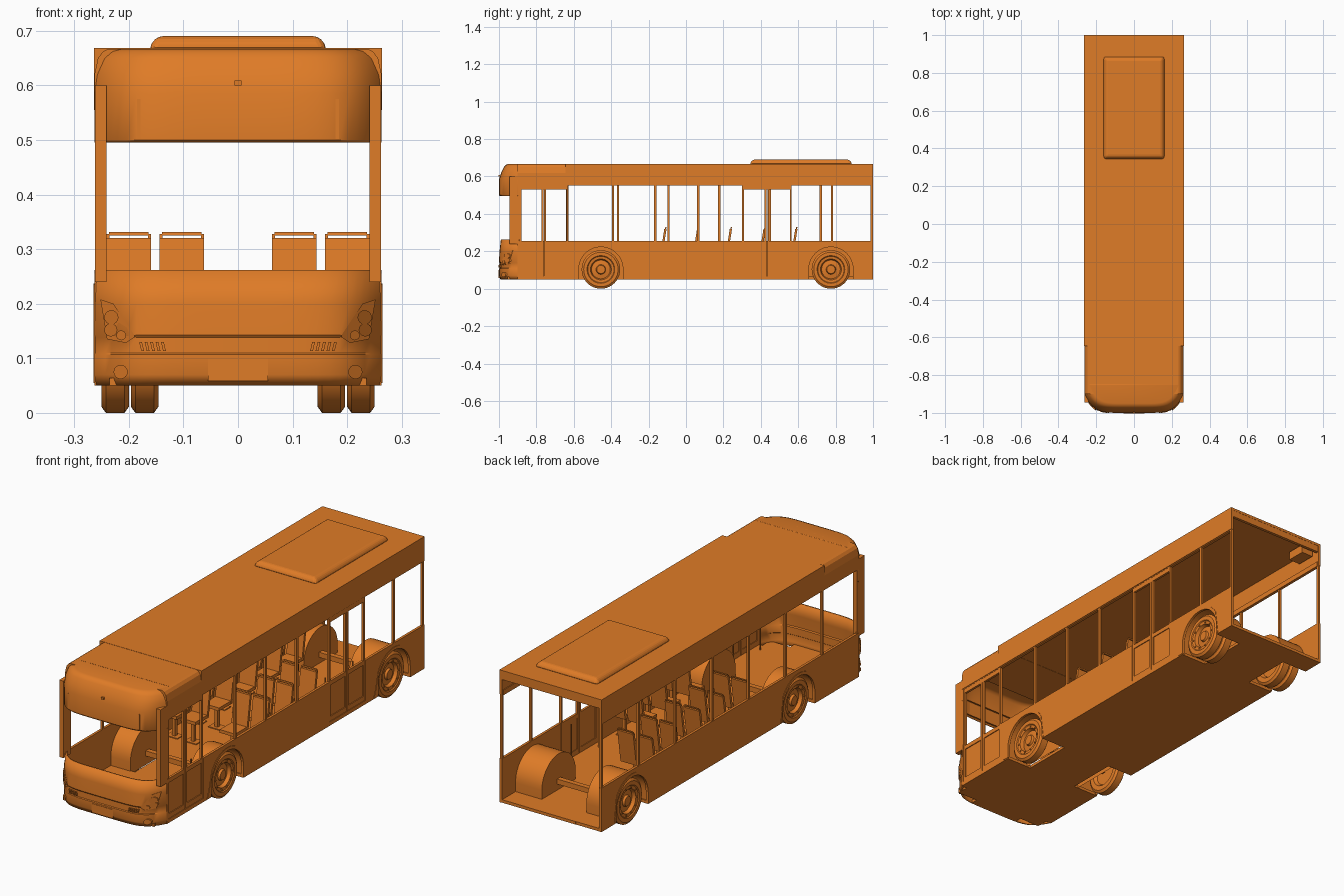
import bpy, bmesh, math
from mathutils import Matrix, Vector

cube = bpy.data.objects.get("Cube")
if cube:
    bpy.data.objects.remove(cube, do_unlink=True)

orange = bpy.data.materials.new("orange_paint")
orange.use_nodes = True
orange.diffuse_color = (0.74, 0.2, 0.02, 1)
orange.node_tree.nodes["Principled BSDF"].inputs["Base Color"].default_value = (0.74, 0.2, 0.02, 1)

W = 0.263            # half width
SILL, HEAD = 0.255, 0.555
BASE = 0.05
ARCHES = (-0.455, 0.775)
DOORS = ((-0.89, -0.63), (0.3, 0.565))


def link(name, bm, smooth=False):
    bmesh.ops.recalc_face_normals(bm, faces=bm.faces)
    mesh = bpy.data.meshes.new(name)
    bm.to_mesh(mesh)
    bm.free()
    mesh.materials.append(orange)
    ob = bpy.data.objects.new(name, mesh)
    bpy.context.collection.objects.link(ob)
    if smooth:
        bpy.ops.object.select_all(action='DESELECT')
        ob.select_set(True)
        bpy.context.view_layer.objects.active = ob
        bpy.ops.object.shade_smooth_by_angle(angle=math.radians(35))
    return ob


def add_box(bm, x0, x1, y0, y1, z0, z1):
    m = Matrix.Translation(((x0 + x1) / 2, (y0 + y1) / 2, (z0 + z1) / 2))
    m = m @ Matrix.Diagonal((abs(x1 - x0), abs(y1 - y0), abs(z1 - z0), 1))
    bmesh.ops.create_cube(bm, size=1, matrix=m)


def boxes(name, *dims):
    bm = bmesh.new()
    for d in dims:
        add_box(bm, *d)
    return link(name, bm)


def prism(name, pts, axis, a, b, smooth=False):
    """Extrude a 2D outline along x (points are y, z) or y (points are x, z)."""
    place = (lambda p, t: (t, *p)) if axis == 'x' else (lambda p, t: (p[0], t, p[1]))
    bm = bmesh.new()
    lo = [bm.verts.new(place(p, a)) for p in pts]
    hi = [bm.verts.new(place(p, b)) for p in pts]
    bm.faces.new(lo)
    bm.faces.new(hi[::-1])
    for i in range(len(pts)):
        j = (i + 1) % len(pts)
        bm.faces.new((lo[i], lo[j], hi[j], hi[i]))
    return link(name, bm, smooth)


def arc(yc, r, a0=180, a1=0, n=20, zc=0.105):
    angles = [math.radians(a0 + (a1 - a0) * i / n) for i in range(n + 1)]
    return [(yc + r * math.cos(a), zc + r * math.sin(a)) for a in angles]


# Lower side walls with wheel cut-outs, and door notches on the left
def wall_outline(doors):
    pts = [(-0.9, BASE)]
    for yc in ARCHES:
        pts += [(yc - 0.12, BASE), *arc(yc, 0.12), (yc + 0.12, BASE)]
    pts += [(1, BASE), (1, SILL)]
    for y0, y1 in reversed(doors):
        pts += [(y1, SILL), (y1, 0.068), (y0, 0.068), (y0, SILL)]
    return pts + [(-0.9, SILL)]


prism("right_lower_wall", wall_outline(()), 'x', -W, -W + 0.012)
prism("left_lower_wall", wall_outline(DOORS), 'x', W - 0.012, W)

# Front shell, following one rounded plan curve
def front_y(x):
    return -1 + 0.1 * min(1, abs(x) / W) ** 6


def shell(name, levels, cap=False, n=32):
    bm = bmesh.new()
    rows = []
    for z, off, sx in levels:
        xs = [W * math.sin(math.pi * (i / n - 0.5)) for i in range(n + 1)]
        rows.append([bm.verts.new((x * sx, front_y(x) + off, z)) for x in xs])
    for lo, hi in zip(rows, rows[1:]):
        for i in range(n):
            bm.faces.new((lo[i], lo[i + 1], hi[i + 1], hi[i]))
    if cap:
        bm.faces.new(rows[-1])
    ob = link(name, bm, True)
    mod = ob.modifiers.new("thickness", 'SOLIDIFY')
    mod.thickness = 0.008
    mod.offset = -1
    return ob


shell("front_bumper", [(0.05, 0.008, 1), (0.07, 0, 1), (0.107, 0, 1), (0.11, 0.004, 1),
                       (0.138, 0.004, 1), (0.143, 0, 1), (0.2, 0.003, 1), (0.262, 0.01, 1)])
shell("front_header", [(0.495, 0.004, 1), (0.5, 0, 1), (0.585, 0, 1), (0.62, 0.012, 1),
                       (0.65, 0.026, 0.975), (0.662, 0.036, 0.94), (0.667, 0.05, 0.9)], cap=True)

# Roof shell: rounded at the front, square behind
def roof(name, half, y0, y1):
    outer = [(-x, z) for x, z in half] + [(x, z) for x, z in half[::-1]]
    inner = [(x * 0.95, z - (0.012 if z > 0.56 else 0)) for x, z in outer[::-1]]
    prism(name, outer + inner, 'y', y0, y1)


roof("front_roof", [(W, HEAD), (W, 0.62), (W * 0.975, 0.65), (W * 0.94, 0.662), (W * 0.9, 0.667)], -0.9, -0.64)
roof("main_roof", [(W + 0.001, HEAD), (W + 0.001, 0.668)], -0.645, 1)
boxes("rear_header", (-W + 0.005, W - 0.005, 0.985, 0.999, 0.625, 0.664))
boxes("rear_ceiling_unit", (-0.24, -0.18, 0.88, 0.97, 0.61, 0.65))

pod = boxes("roof_unit", (-0.165, 0.165, 0.34, 0.89, 0.664, 0.69))
for v in pod.data.vertices:
    if v.co.z > 0.68:
        v.co.x *= 0.91
        v.co.y += 0.015 if v.co.y < 0.6 else -0.015
bev = pod.modifiers.new("soft_edges", 'BEVEL')
bev.width, bev.segments = 0.012, 3

# Window posts and front pillars
post = 0.006
right_posts = [-0.635 + 0.271 * i for i in range(6)]
left_posts = [-0.39, -0.165, 0.065, 0.78]
for side, ys in ((-1, right_posts), (1, left_posts)):
    label = "left" if side > 0 else "right"
    boxes(label + "_window_posts", *[(side * (W - 0.012), side * (W - 0.001), y - post, y + post, SILL - 0.01, HEAD + 0.01)
                                     for y in ys + [0.993]])
    boxes(label + "_front_pillar", (side * 0.241, side * (W - 0.001), -0.945, -0.888, 0.24, 0.6))
    boxes(label + "_window_rail", (side * (W - 0.016), side * (W - 0.002), -0.89, 0.995, HEAD - 0.004, HEAD + 0.02))

# Double doors: two framed leaves each with a lower panel
for name, (y0, y1) in zip(("front_door", "middle_door"), DOORS):
    mid = (y0 + y1) / 2
    x0, x1 = W - 0.014, W - 0.003
    parts = [(x0, x1, y0, y1, 0.53, HEAD)]
    for a, b in ((y0, mid - 0.002), (mid + 0.002, y1)):
        parts += [(x0, x1, a, a + 0.01, 0.068, HEAD), (x0, x1, b - 0.01, b, 0.068, HEAD),
                  (x0, x1, a, b, 0.068, 0.09), (x0, x1, a, b, 0.235, SILL),
                  (x0 + 0.003, x1 - 0.004, a, b, 0.08, 0.24)]
    boxes(name, *parts)
    boxes(name + "_handrails", *[(0.215, 0.22, y, y + 0.005, 0.06, 0.25) for y in (y0 + 0.03, y1 - 0.03)])

# Floor with gaps over the wheels
floor = [(-0.13, 0.13, -0.985, 1, BASE, 0.064)]
for s in (-1, 1):
    edges = [-0.9] + [yc + d for yc in ARCHES for d in (-0.12, 0.12)] + [0.999]
    for a, b in zip(edges[::2], edges[1::2]):
        floor.append((s * 0.13, s * (W - 0.01), a, b, BASE, 0.064))
    floor.append((s * 0.13, s * 0.235, -0.955, -0.9, BASE, 0.064))
boxes("floor", *floor)

# Wheel housings, arch trims and wheels
def housing(name, yc, x_in, x_out):
    bm = bmesh.new()
    pts = [(yc - 0.125, BASE), *arc(yc, 0.125), (yc + 0.125, BASE)]
    a = [bm.verts.new((x_in, *p)) for p in pts]
    b = [bm.verts.new((x_out, *p)) for p in pts]
    bm.faces.new(a)
    for i in range(len(pts) - 1):
        bm.faces.new((a[i], a[i + 1], b[i + 1], b[i]))
    link(name, bm, True)


def wheel(name, x, yc, s, width=0.05, seg=40):
    R = 0.103
    # (radius, distance inward from the outer face)
    prof = [(0, 0.008), (0.022, 0.008), (0.026, 0.018), (0.05, 0.022), (0.056, 0.006), (0.07, 0.004),
            (0.074, 0), (0.092, 0), (R, 0.008), (R, width - 0.008), (0.092, width), (0.07, width),
            (0.06, width - 0.015), (0, width - 0.015)]
    bm = bmesh.new()
    vs = [bm.verts.new((x - s * d, yc, R + r)) for r, d in prof]
    es = [bm.edges.new(e) for e in zip(vs, vs[1:])]
    bmesh.ops.spin(bm, geom=vs + es, cent=(x, yc, R), axis=(1, 0, 0), angle=math.tau, steps=seg)
    bmesh.ops.remove_doubles(bm, verts=bm.verts, dist=0.0001)
    # Wheel nuts
    for i in range(10):
        a = math.tau * i / 10
        y, z = yc + 0.063 * math.cos(a), R + 0.063 * math.sin(a)
        add_box(bm, x - s * 0.008, x - s * 0.001, y - 0.003, y + 0.003, z - 0.003, z + 0.003)
    link(name, bm, True)


for s, label in ((-1, "right"), (1, "left")):
    for yc, end in zip(ARCHES, ("front", "rear")):
        tag = f"{label}_{end}_"
        housing(tag + "wheel_housing", yc, s * (0.15 if end == "front" else 0.115), s * (W - 0.006))
        trim = [(yc - 0.15, 0.055), (yc - 0.135, 0.09), *arc(yc, 0.132, 150, 30), (yc + 0.13, 0.055),
                (yc + 0.118, 0.055), *arc(yc, 0.118, 0, 180), (yc - 0.118, 0.055)]
        prism(tag + "arch_trim", trim, 'x', s * (W - 0.01), s * (W + 0.002))
        wheel(tag + "wheel", s * 0.25, yc, s)
        if end == "rear":
            wheel(tag + "inner_wheel", s * 0.196, yc, s)
boxes("axles", *[(-0.2, 0.2, y - 0.012, y + 0.012, 0.092, 0.116) for y in ARCHES])

# Thin plates laid on the curved front
def plate(name, pts, lift=0.003):
    bm = bmesh.new()
    front = [bm.verts.new((x, front_y(x) - lift, z)) for x, z in pts]
    back = [bm.verts.new((x, front_y(x) + 0.006, z)) for x, z in pts]
    bm.faces.new(front)
    for i in range(len(pts)):
        j = (i + 1) % len(pts)
        bm.faces.new((front[i], front[j], back[j], back[i]))
    link(name, bm)


def rect(x0, x1, z0, z1):
    return [(x0, z0), (x1, z0), (x1, z1), (x0, z1)]


plate("destination_panel", rect(-0.185, 0.185, 0.502, 0.575), 0.002)
plate("number_plate", rect(-0.055, 0.055, 0.058, 0.1), 0.002)
plate("front_camera", rect(-0.006, 0.006, 0.6, 0.609), 0.002)
for s, label in ((-1, "right"), (1, "left")):
    plate(label + "_headlight", [(s * x, z) for x, z in ((0.252, 0.208), (0.228, 0.2), (0.188, 0.14), (0.205, 0.128), (0.24, 0.135))])
    for i, (x, z, r) in enumerate(((0.232, 0.175, 0.013), (0.233, 0.152, 0.012), (0.214, 0.142, 0.009), (0.215, 0.075, 0.013))):
        plate(f"{label}_lamp_{i}", [(s * (x + px), z + pz) for px, pz in arc(0, r, 0, 337.5, 15, 0)], 0.007)
    for i in range(5):
        x = 0.132 + 0.01 * i
        plate(f"{label}_vent_{i}", [(s * x, 0.113), (s * (x + 0.005), 0.113), (s * (x + 0.009), 0.13), (s * (x + 0.004), 0.13)])

# Passenger seats, sharing one mesh
def seat_mesh():
    bm = bmesh.new()
    add_box(bm, -0.04, 0.04, -0.085, 0, 0.165, 0.18)
    add_box(bm, -0.008, 0.008, -0.05, -0.034, 0.06, 0.17)
    add_box(bm, -0.03, 0.03, -0.065, -0.02, 0.06, 0.068)
    add_box(bm, -0.041, 0.041, 0, 0.012, 0.165, 0.32)
    for x in (-0.038, 0.038):
        add_box(bm, x - 0.003, x + 0.003, 0.004, 0.01, 0.3, 0.328)
    add_box(bm, -0.036, 0.036, 0.004, 0.01, 0.325, 0.331)
    for v in bm.verts:      # lean the backrest
        if v.co.y >= 0 and v.co.z > 0.17:
            v.co.y += 0.16 * (v.co.z - 0.17)
    return link("seat_1", bm)


first = seat_mesh()
spots = [(x, y) for y in (-0.14, 0.035, 0.21, 0.39, 0.56) for x in (-0.2, -0.103, 0.103, 0.2) if x < 0 or y < 0.3]
for i, (x, y) in enumerate(spots):
    ob = first if i == 0 else bpy.data.objects.new(f"seat_{i + 1}", first.data)
    if i:
        bpy.context.collection.objects.link(ob)
    ob.location = Vector((x, y, 0))
